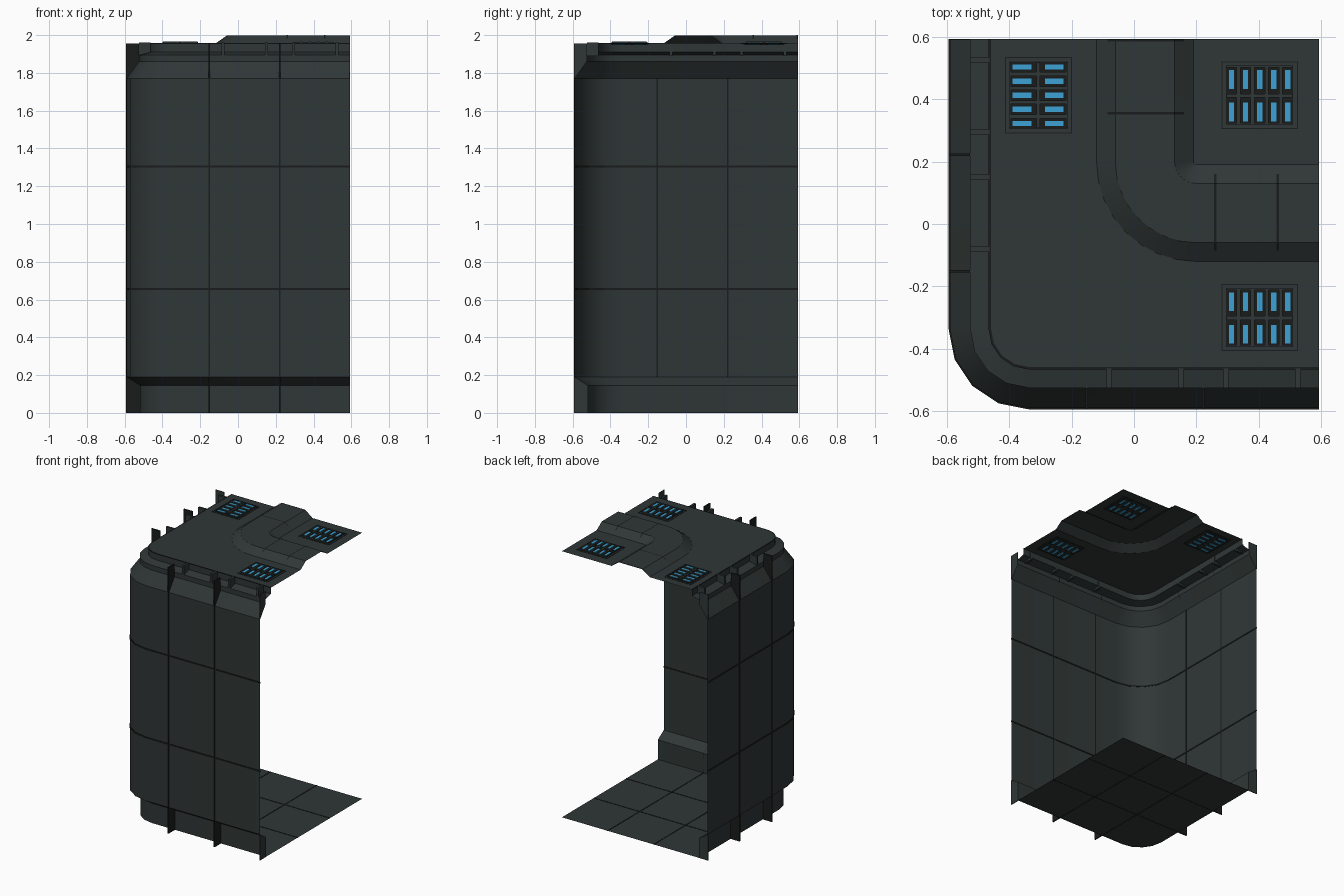
import bpy, bmesh, math

if "Cube" in bpy.data.objects:
    bpy.data.objects.remove(bpy.data.objects["Cube"])

E = 0.593          # half width of the corner piece
C = -0.335         # centre of the rounded corner


def material(name, rgb):
    m = bpy.data.materials.new(name)
    m.diffuse_color = (*rgb, 1)
    m.use_nodes = True
    m.node_tree.nodes["Principled BSDF"].inputs["Base Color"].default_value = m.diffuse_color
    return m


PANEL = material("dark grey green panel", (0.029, 0.038, 0.037))
SEAM = material("near black seam", (0.010, 0.012, 0.012))
BLUE = material("blue light", (0.045, 0.36, 0.66))


def finish(name, bm, mat, smooth=False, fix=True):
    if fix:
        bmesh.ops.recalc_face_normals(bm, faces=bm.faces)
    me = bpy.data.meshes.new(name)
    bm.to_mesh(me)
    bm.free()
    me.materials.append(mat)
    ob = bpy.data.objects.new(name, me)
    bpy.context.collection.objects.link(ob)
    if smooth:
        bpy.ops.object.select_all(action='DESELECT')
        ob.select_set(True)
        bpy.context.view_layer.objects.active = ob
        bpy.ops.object.shade_smooth_by_angle(angle=math.radians(32))
    return ob


def loft(name, rows, mat, smooth=False):
    """Skin a grid of point rows into a sheet."""
    bm = bmesh.new()
    vs = [[bm.verts.new(p) for p in r] for r in rows]
    for a, b in zip(vs, vs[1:]):
        for i in range(len(a) - 1):
            bm.faces.new((a[i], a[i + 1], b[i + 1], b[i]))
    return finish(name, bm, mat, smooth)


def boxes(name, items, mat):
    """Several boxes given as (x0, x1, y0, y1, z0, z1)."""
    bm = bmesh.new()
    for x0, x1, y0, y1, z0, z1 in items:
        v = [bm.verts.new((x, y, z)) for x in (x0, x1) for y in (y0, y1) for z in (z0, z1)]
        for f in ((0, 1, 3, 2), (4, 6, 7, 5), (0, 4, 5, 1), (2, 3, 7, 6), (0, 2, 6, 4), (1, 5, 7, 3)):
            bm.faces.new([v[i] for i in f])
    return finish(name, bm, mat)


def both(items):
    """Front boxes plus their copies mirrored over the diagonal."""
    return items + [(c, d, a, b, e, f) for a, b, c, d, e, f in items]


def wall_path(d, z):
    """Outline at distance d from the centre: front side, rounded corner, left side."""
    pts = [(E, -d, z)]
    for i in range(5):
        a = math.radians(270 - 22.5 * i)
        pts.append((C + (d + C) * math.cos(a), C + (d + C) * math.sin(a), z))
    return pts + [(-d, E, z)]


# Wall shell with recessed kick, chamfer and step up to the ceiling
PROFILE = [(0.52, 0), (0.52, 0.145), (0.59, 0.19), (0.59, 1.77),
           (0.525, 1.86), (0.525, 1.895), (0.465, 1.91), (0.465, 1.955)]
loft("wall_shell", [wall_path(d, z) for d, z in PROFILE], PANEL, True)

# Horizontal wall seams
for n, z in enumerate((0.655, 1.305)):
    ring = [(0.587, z - .005), (0.594, z - .005), (0.594, z + .005), (0.587, z + .005), (0.587, z - .005)]
    loft(f"horizontal_seam_{n}", [wall_path(d, h) for d, h in ring], SEAM)

# Dark lip around the ceiling
lip = [(0.466, 1.952), (0.466, 1.957), (0.458, 1.957)]
loft("ceiling_lip", [wall_path(d, h) for d, h in lip], SEAM)

# Vertical wall seams with fins filling the kick and the chamfer
LOWER = [(0.52, 0), (0.594, 0), (0.594, 0.19), (0.59, 0.19), (0.52, 0.145)]
UPPER = [(0.59, 1.77), (0.594, 1.77), (0.594, 1.955), (0.525, 1.955), (0.525, 1.86)]


def fins(name, us, mat, t):
    bm = bmesh.new()
    for swap in (False, True):
        for u in us:
            for poly in (LOWER, UPPER):
                vs = []
                for s in (-t, t):
                    row = [(u + s, -d, z) for d, z in poly]
                    vs.append([bm.verts.new((y, x, z) if swap else (x, y, z)) for x, y, z in row])
                bm.faces.new(vs[0])
                bm.faces.new(vs[1][::-1])
                for i in range(5):
                    j = (i + 1) % 5
                    bm.faces.new((vs[0][i], vs[0][j], vs[1][j], vs[1][i]))
    finish(name, bm, mat)


fins("seam_fins", (-0.152, 0.222), SEAM, 0.004)
fins("end_fins", (E - 0.002,), PANEL, 0.002)
boxes("vertical_seams", both([(u - .004, u + .004, -0.594, -0.587, 0.19, 1.77)
                              for u in (-0.152, 0.222)]), SEAM)

# Small brackets on the step below the ceiling
boxes("step_brackets", both([(u - .008, u + .008, -0.525, -0.463, 1.89, 1.96)
                             for u in (-0.08, 0.15, 0.295, 0.525)]), PANEL)

# Floor sheet with seams
bm = bmesh.new()
bm.faces.new([bm.verts.new(p) for p in wall_path(0.52, 0.001) + [(E, E, 0.001)]])
finish("floor", bm, PANEL)
boxes("floor_seams", both([(u - .004, u + .004, -0.52, E, 0, 0.003)
                           for u in (-0.152, 0.222)]), SEAM)


# Raised curved duct on the ceiling, bending around (0.2, 0.2)
def duct_path(r, z):
    arc = [math.radians(180 + 11.25 * i) for i in range(9)]
    return [(0.2 - r, E, z)] + [(0.2 + r * math.cos(a), 0.2 + r * math.sin(a), z) for a in arc] \
        + [(E, 0.2 - r, z)]


DUCT = [(0.32, 1.955), (0.26, 1.997), (0.07, 1.997), (0.01, 1.955)]
loft("ceiling_duct", [duct_path(r, z) for r, z in DUCT], PANEL, True)

# Ceiling sheet on both sides of the duct
bm = bmesh.new()
bm.faces.new([bm.verts.new(p) for p in wall_path(0.465, 1.955) + duct_path(0.32, 1.955)])
bm.faces.new([bm.verts.new(p) for p in duct_path(0.01, 1.955) + [(E, E, 1.955)]])
bmesh.ops.triangulate(bm, faces=bm.faces)
finish("ceiling", bm, PANEL)

# Thin seams across the duct
CROSS = [(-0.085, 1.983), (-0.06, 2.0), (0.13, 2.0), (0.16, 1.979)]
for n, x in enumerate((0.26, 0.46)):
    loft(f"duct_seam_{n}", [[(x + s, y, z) for y, z in CROSS] for s in (-.004, .004)], SEAM)
for n, y in enumerate((0.355, 0.589)):
    loft(f"duct_side_seam_{n}", [[(x, y + s, z) for x, z in CROSS] for s in (-.004, .004)], SEAM)


# Ceiling vents: dark tray, panel grille and blue lights
def vent(name, x0, y0, swap):
    def place(items):
        out = []
        for a, b, c, d, e, f in items:
            if swap:
                a, b, c, d = c, d, a, b
            out.append((x0 + a, x0 + b, y0 + c, y0 + d, e, f))
        return out
    w, h = 0.245, 0.215
    boxes(name + "_tray", place([(0.015, w - .015, 0.013, h - .013, 1.950, 1.959)]), SEAM)
    o, t = 0.0, 0.003
    boxes(name + "_outline", place([(o, w, o, t, 1.953, 1.957), (o, w, h - t, h, 1.953, 1.957),
                                    (o, t, o, h, 1.953, 1.957), (w - t, w, o, h, 1.953, 1.957)]), SEAM)
    cols = [0.032 + 0.0452 * i for i in range(5)]
    rows = [(0.022, 0.086), (0.126, 0.19)]
    bars = [(c + .0226 - .006, c + .0226 + .006, 0.016, h - .016, 1.947, 1.965) for c in cols[:4]]
    bars += [(0.017, w - .017, a, b, 1.947, 1.964) for a, b in ((0.013, 0.019), (0.1, 0.112), (h - .019, h - .013))]
    boxes(name + "_grille", place(bars), PANEL)
    boxes(name + "_lights", place([(c - .0085, c + .0085, a + .002, b - .002, 1.948, 1.962)
                                   for c in cols for a, b in rows]), BLUE)


vent("left_vent", -0.413, 0.29, True)
vent("right_vent", 0.28, 0.305, False)
vent("front_vent", 0.28, -0.407, False)
